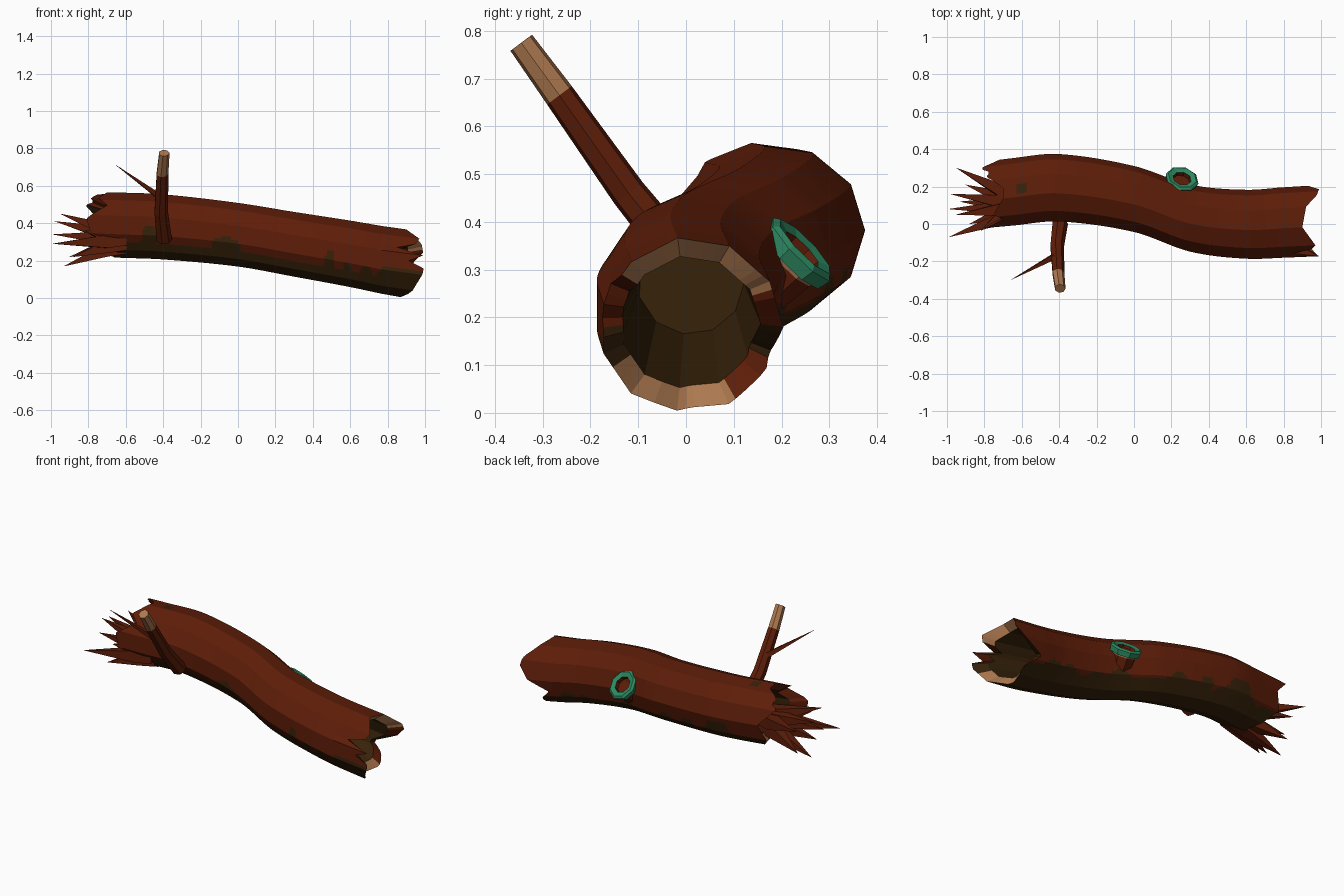
import bpy, bmesh, math
from mathutils import Vector

if "Cube" in bpy.data.objects:
    bpy.data.objects.remove(bpy.data.objects["Cube"])


def material(name, rgb):
    m = bpy.data.materials.new(name)
    m.use_nodes = True
    m.diffuse_color = (*rgb, 1)
    bsdf = m.node_tree.nodes["Principled BSDF"]
    bsdf.inputs["Base Color"].default_value = (*rgb, 1)
    bsdf.inputs["Roughness"].default_value = 0.9
    return m


MATS = [material("bark red brown", (0.112, 0.0125, 0.0025)),
        material("damp dark brown", (0.037, 0.016, 0.003)),
        material("bare wood tan", (0.42, 0.19, 0.08)),
        material("moss green", (0.026, 0.25, 0.12))]
BARK, DAMP, WOOD, MOSS = range(4)


def loft(name, rings, pick):
    """Skin rings of points into a closed solid; pick(band, column) gives the colour."""
    bm = bmesh.new()
    rows = [[bm.verts.new(p) for p in ring] for ring in rings]
    n = len(rows[0])
    for b in range(len(rows) - 1):
        for i in range(n):
            j = (i + 1) % n
            f = bm.faces.new((rows[b][i], rows[b][j], rows[b + 1][j], rows[b + 1][i]))
            f.material_index = pick(b, i)
    bm.faces.new(rows[0]).material_index = pick(-1, 0)
    bm.faces.new(rows[-1]).material_index = pick(len(rows) - 1, 0)
    bmesh.ops.recalc_face_normals(bm, faces=bm.faces)
    me = bpy.data.meshes.new(name)
    bm.to_mesh(me)
    bm.free()
    for m in MATS:
        me.materials.append(m)
    ob = bpy.data.objects.new(name, me)
    bpy.context.collection.objects.link(ob)


def tube(name, points, radii, sides, colours, axis=None):
    """Straight-framed tube; colours has one entry per band plus the end cap."""
    pts = [Vector(p) for p in points]
    axis = Vector(axis or pts[-1] - pts[0]).normalized()
    u = axis.orthogonal().normalized()
    v = axis.cross(u)
    turn = [math.tau * k / sides for k in range(sides)]
    rings = [[p + r * (u * math.cos(t) + v * math.sin(t)) for t in turn]
             for p, r in zip(pts, radii)]
    loft(name, rings, lambda b, i: colours[max(b, 0)])


def linear(table, a):
    for (a0, v0), (a1, v1) in zip(table, table[1:]):
        if a0 <= a <= a1:
            return v0 + (v1 - v0) * (a - a0) / (a1 - a0)


# Log centre line: x, y, z, radius
SPINE = [(-0.9, 0.14, 0.40, 0.178), (-0.65, 0.168, 0.390, 0.184), (-0.4, 0.19, 0.38, 0.184),
         (0, 0.13, 0.338, 0.18), (0.3, 0.028, 0.287, 0.183), (0.6, -0.005, 0.236, 0.188),
         (0.85, 0.008, 0.19, 0.193), (1.05, 0.015, 0.17, 0.193)]


def spine(x):
    x = min(max(x, SPINE[0][0]), SPINE[-1][0])
    i = next(k for k in range(len(SPINE) - 1) if x <= SPINE[k + 1][0])
    p = [Vector(SPINE[min(max(k, 0), len(SPINE) - 1)]) for k in range(i - 1, i + 3)]
    h = p[2][0] - p[1][0]
    t = (x - p[1][0]) / h
    m0 = (p[2] - p[0]) / (p[2][0] - p[0][0]) * h
    m1 = (p[3] - p[1]) / (p[3][0] - p[1][0]) * h
    return (p[1] * (2 * t**3 - 3 * t**2 + 1) + m0 * (t**3 - 2 * t**2 + t)
            + p[2] * (3 * t**2 - 2 * t**3) + m1 * (t**3 - t**2))


SIDES = 11
COLS, ROWS = SIDES * 6, 110
ANGLES = [360 * k / COLS for k in range(COLS)]
FLATTEN = 0.955


def bark_point(x, a, scale=1.0):
    """Point on the faceted section; angle runs from the back over the top."""
    _, y, z, r = spine(x)
    half = 180 / SIDES
    r *= scale * math.cos(math.radians(half)) / math.cos(math.radians(a % (2 * half) - half))
    return (x, y + r * math.cos(math.radians(a)),
            z + FLATTEN * r * math.sin(math.radians(a)))


# Broken ends: angle, x
RIGHT_END = [(0, .93), (22, .99), (40, .98), (65, .92), (98, .90), (131, .97), (142, .95),
             (153, .85), (164, .995), (174, .91), (186, .995), (196, .985), (245, .91),
             (270, .85), (302, .885), (320, .86), (335, .79), (348, .86), (360, .93)]
LEFT_END = [(0, -.72), (25, -.79), (36, -.82), (45, -.77), (56, -.79), (80, -.70), (98, -.70),
            (125, -.75), (142, -.70), (170, -.81), (195, -.79), (230, -.69), (262, -.66),
            (295, -.70), (327, -.76), (360, -.72)]
X0, X1 = -0.64, 0.77
body = [X0 + (X1 - X0) * k / ROWS for k in range(ROWS + 1)]


def end_rings(table, inner, deep):
    edge = [linear(table, a) for a in ANGLES]
    mean = sum(edge) / COLS
    return [[bark_point(deep, a, 0.6) for a in ANGLES],
            [bark_point(inner + 0.6 * (e - mean), a, 0.76) for a, e in zip(ANGLES, edge)],
            [bark_point(e, a) for a, e in zip(ANGLES, edge)]]


rings = (end_rings(LEFT_END, -0.68, -0.35)
         + [[bark_point(x, a) for a in ANGLES] for x in body]
         + end_rings(RIGHT_END, 0.87, 0.4)[::-1])

# Damp patches climbing each flank: centre x, half width, top angle below level
FRONT_PATCHES = [(-.48, .045, 0), (-.07, .08, 8), (.485, .027, 0), (.575, .022, 18),
                 (.68, .03, 18)]
BACK_PATCHES = [(-.46, .07, 10), (-.25, .04, 20)]


def damp_depth(x, level, patches):
    for cx, half, top in patches:
        d = abs(x - cx) / half
        if d < 1:
            return level - (level - top) * math.sqrt(1 - d**4)
    return level


def log_colour(b, i):
    last = len(rings) - 1
    if b < 1 or b >= last - 1:
        return DAMP
    a = ANGLES[i] + 180 / COLS
    if b == 1:
        return DAMP if a < 40 else WOOD if 262 < a < 327 else BARK
    if b == last - 2:
        if 25 < a < 142 or 205 < a < 302:
            return WOOD
        return DAMP if 180 < a <= 205 or a > 335 else BARK
    x = body[min(max(b - 3, 0), ROWS)]
    if a < 180:
        return DAMP if abs(x + 0.61) < 0.025 and 75 < a < 92 else BARK
    if a < 270:
        level = 35 - 25 * min(max((x - 0.71) / 0.06, 0), 1)
        return DAMP if a - 180 > damp_depth(x, level, FRONT_PATCHES) else BARK
    level = 33 + 7 * math.sin(17 * x) + 4 * math.sin(41 * x + 1)
    return DAMP if 360 - a > damp_depth(x, level, BACK_PATCHES) else BARK


loft("hollow_log", rings, log_colour)

# Cut branch and its twig
tube("branch", [(-.396, .0, .312), (-.412, -.12, .46), (-.405, -.265, .665),
                (-.395, -.345, .775)],
     [.043, .038, .033, .029], 7, [BARK, BARK, WOOD, WOOD])
tube("twig", [(-.41, -.165, .535), (-.655, -.297, .712)], [.022, .0008], 4, [BARK, BARK])

# Short knot stub with a mossy rim and a hollow centre
axis = Vector((0.2, 0.7, 0.68)).normalized()
centre = Vector((0.255, 0.235, 0.335))
profile = [(-.13, .06), (-.03, .068), (-.02, .07), (-.02, .085), (.01, .091),
           (.02, .078), (.012, .05), (-.012, .048)]
tube("mossy_stub", [centre + axis * h for h, _ in profile], [r for _, r in profile], 8,
     [BARK, WOOD, MOSS, MOSS, MOSS, MOSS, BARK, BARK], axis)

# Splintered roots fanning out of the left end
TIPS = [(-.95, .30, .40), (-.90, .21, .22), (-.98, .16, .41), (-.99, .08, .34),
        (-.99, -.07, .29), (-.95, .05, .45), (-.93, .12, .17), (-.88, .0, .22),
        (-.82, -.035, .36)]
hub = Vector((-.70, .095, .31))
for k, tip in enumerate(TIPS):
    tip = Vector(tip)
    side = (tip - hub) * 0.38
    base = hub + Vector((0, side.y, side.z))
    tube(f"root_splinter_{k + 1}", [base + Vector((.10, 0, 0)), base, tip],
         [.03, .05, .0008], 4, [BARK, BARK, BARK])
